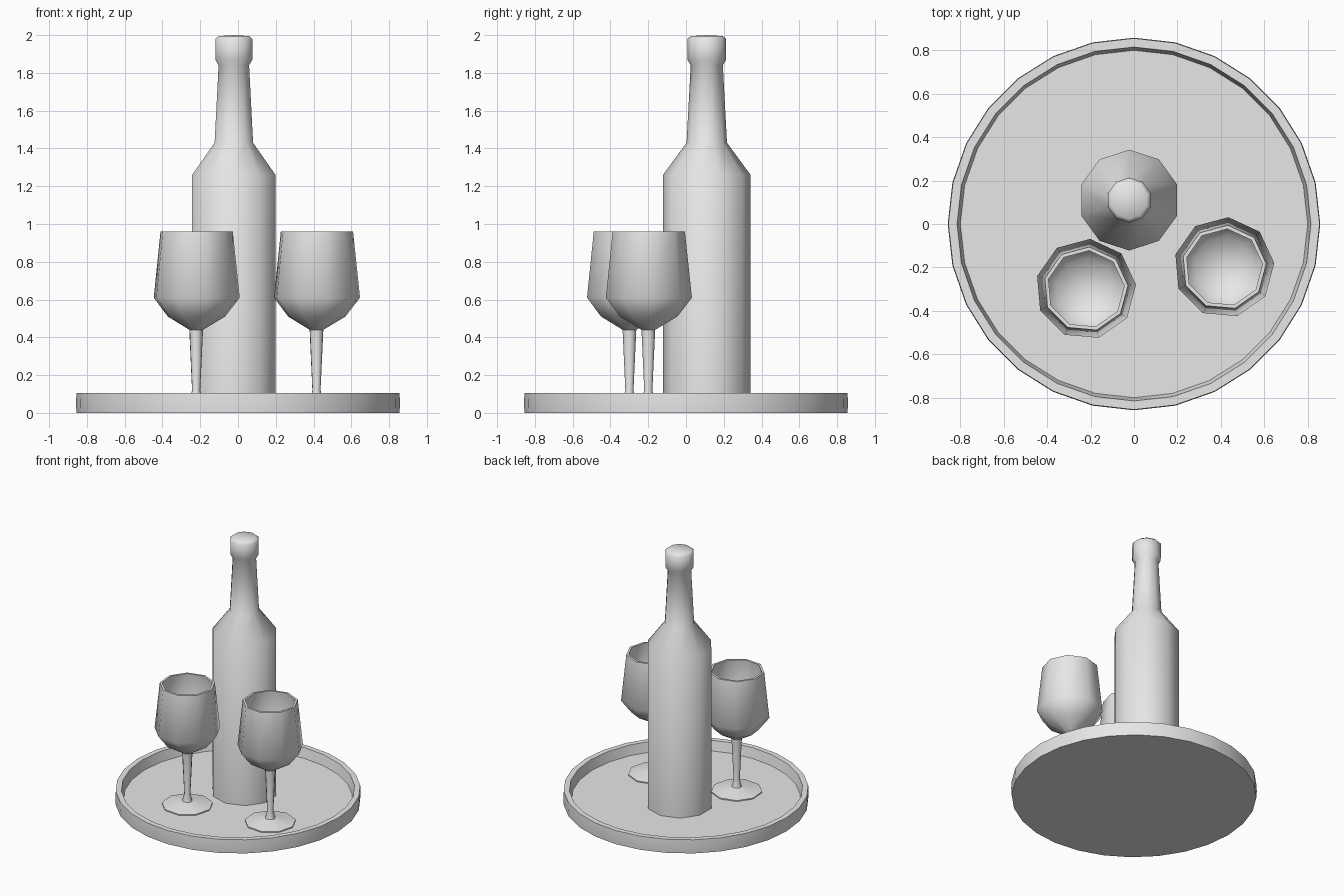
import bpy, bmesh, math

if "Cube" in bpy.data.objects:
    bpy.data.objects.remove(bpy.data.objects["Cube"])

grey = bpy.data.materials.new("plain grey")
grey.diffuse_color = (0.8, 0.8, 0.8, 1)
grey.use_nodes = True
grey.node_tree.nodes["Principled BSDF"].inputs["Base Color"].default_value = grey.diffuse_color


def lathe(name, profile, sides, centre, phase):
    """Spin (radius, height) points about a vertical axis; radius 0 makes a pole."""
    bm = bmesh.new()
    rings = []
    for r, z in profile:
        if r == 0:
            rings.append([bm.verts.new((0, 0, z))] * sides)
        else:
            angles = [math.radians(phase) + math.tau * i / sides for i in range(sides)]
            rings.append([bm.verts.new((r * math.cos(a), r * math.sin(a), z)) for a in angles])
    for low, high in zip(rings, rings[1:]):
        for i in range(sides):
            j = (i + 1) % sides
            corners = list(dict.fromkeys((low[i], low[j], high[j], high[i])))
            bm.faces.new(corners)
    bmesh.ops.recalc_face_normals(bm, faces=bm.faces)
    mesh = bpy.data.meshes.new(name)
    bm.to_mesh(mesh)
    bm.free()
    mesh.materials.append(grey)
    obj = bpy.data.objects.new(name, mesh)
    obj.location = (*centre, 0)
    bpy.context.collection.objects.link(obj)
    bpy.ops.object.select_all(action='DESELECT')
    obj.select_set(True)
    bpy.context.view_layer.objects.active = obj
    bpy.ops.object.shade_smooth_by_angle(angle=math.radians(50))
    return obj


# Round tray with a raised rim
lathe("tray", [(0, 0), (0.855, 0), (0.858, 0.05), (0.855, 0.105), (0.815, 0.105),
               (0.80, 0.03), (0, 0.03)], 28, (0, 0), 90)

# Bottle with sloped shoulder, tapered neck and collar
lathe("bottle", [(0, 0.025), (0.232, 0.025), (0.232, 1.26), (0.107, 1.43), (0.085, 1.84),
                 (0.103, 1.87), (0.103, 1.98), (0.085, 1.995), (0, 2.0)],
      10, (-0.022, 0.11), 90)

# Two wine glasses: foot, stem, outer bowl, rim, inner bowl
glass = [(0, 0.03), (0.18, 0.03), (0.18, 0.038), (0.035, 0.065), (0.022, 0.12), (0.037, 0.44),
         (0.155, 0.51), (0.232, 0.61), (0.195, 0.96), (0.178, 0.96),
         (0.215, 0.61), (0.14, 0.53), (0, 0.47)]
for label, centre in (("left", (-0.222, -0.30)), ("right", (0.415, -0.20))):
    lathe(label + "_wine_glass", glass, 9, centre, 5)
